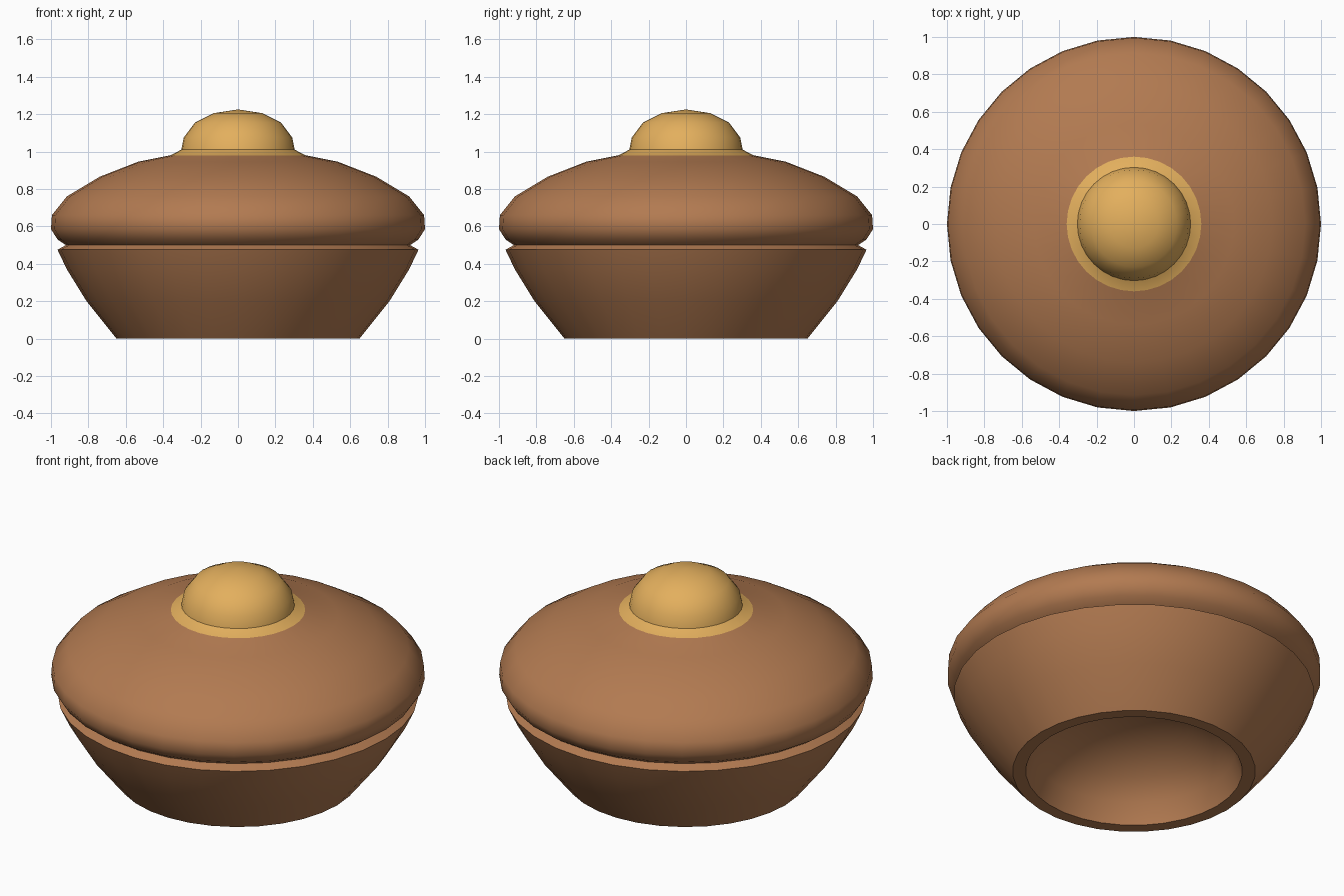
import bpy, bmesh, math

if "Cube" in bpy.data.objects:
    bpy.data.objects.remove(bpy.data.objects["Cube"])

def material(name, rgb):
    m = bpy.data.materials.new(name)
    m.diffuse_color = (*rgb, 1)
    m.use_nodes = True
    m.node_tree.nodes["Principled BSDF"].inputs["Base Color"].default_value = m.diffuse_color
    return m

brown = material("clay brown", (0.445, 0.195, 0.082))
gold = material("golden knob", (0.77, 0.43, 0.11))

# Cross-section (radius, height), from the domed hollow in the base to the knob tip
hollow = [(0, 0.36), (0.17, 0.345), (0.32, 0.30), (0.45, 0.22), (0.54, 0.12), (0.58, 0)]
bowl = [(0.65, 0), (0.81, 0.20), (0.915, 0.37), (0.965, 0.475), (0.92, 0.50)]
lid = [(0.965, 0.53), (1.0, 0.585), (0.995, 0.66), (0.915, 0.76), (0.74, 0.865),
       (0.535, 0.945), (0.36, 0.98)]
knob = [(0.303, 1.01), (0.29, 1.075), (0.23, 1.155), (0.13, 1.205), (0, 1.225)]
profile = hollow + bowl + lid + knob

# Revolve the section in 32 steps
bm = bmesh.new()
vs = [bm.verts.new((r, 0, z)) for r, z in profile]
es = [bm.edges.new(p) for p in zip(vs, vs[1:])]
bmesh.ops.spin(bm, geom=vs + es, cent=(0, 0, 0), axis=(0, 0, 1),
               angle=math.tau, steps=32)
bmesh.ops.remove_doubles(bm, verts=bm.verts[:], dist=0.0005)
bmesh.ops.recalc_face_normals(bm, faces=bm.faces[:])

# Knob and its collar are gold, the rest is brown
for f in bm.faces:
    f.material_index = int(f.calc_center_median().z > 0.98)

mesh = bpy.data.meshes.new("lidded_bowl")
bm.to_mesh(mesh)
bm.free()
mesh.materials.append(brown)
mesh.materials.append(gold)
pot = bpy.data.objects.new("lidded_bowl", mesh)
bpy.context.collection.objects.link(pot)
bpy.context.view_layer.objects.active = pot
pot.select_set(True)
bpy.ops.object.shade_smooth_by_angle(angle=math.radians(48))
